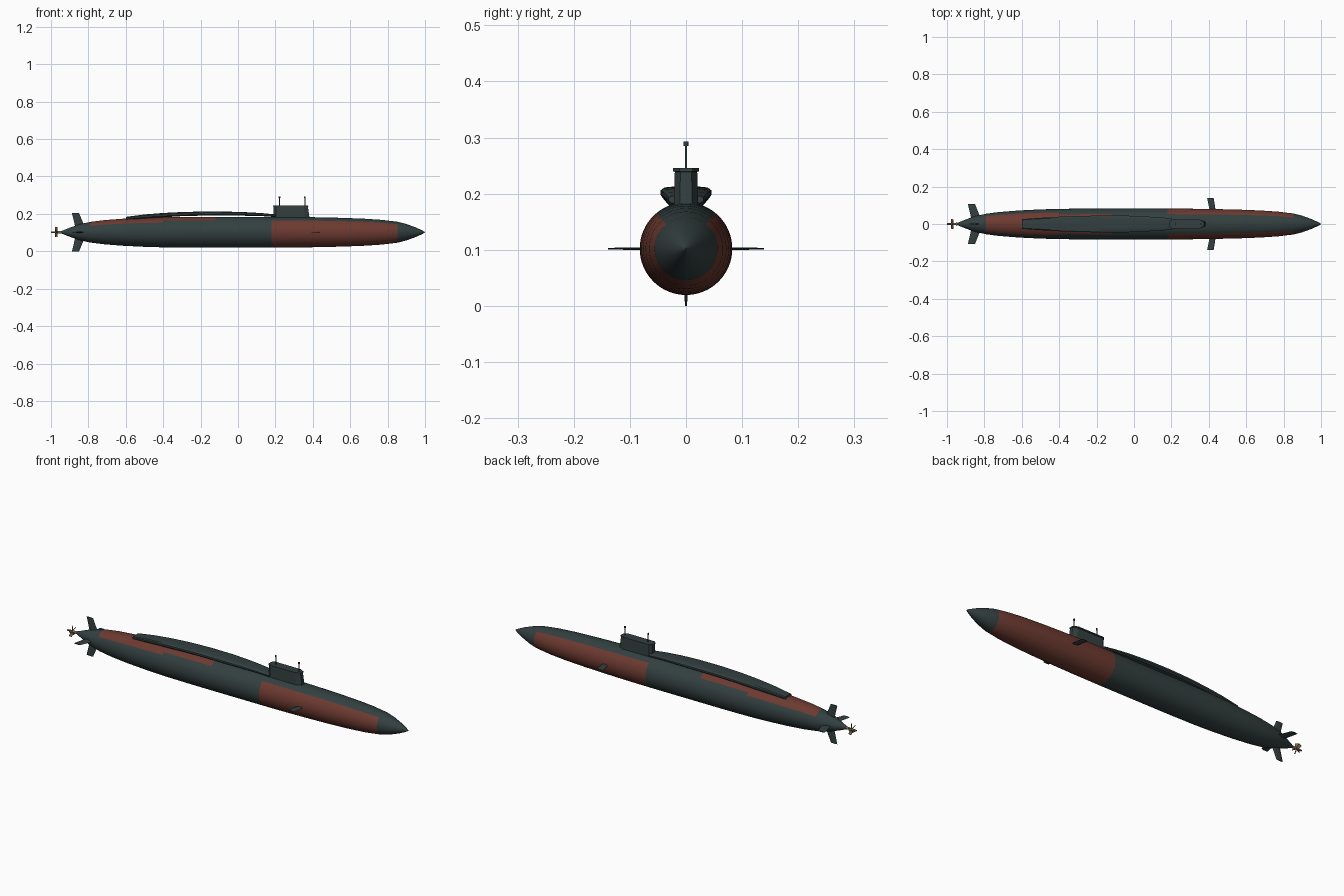
import bpy, bmesh, math
from mathutils import Vector, Matrix

if "Cube" in bpy.data.objects:
    bpy.data.objects.remove(bpy.data.objects["Cube"])

CZ = 0.102  # height of the hull axis


def material(name, rgb):
    m = bpy.data.materials.new(name)
    m.diffuse_color = (*rgb, 1)
    m.use_nodes = True
    m.node_tree.nodes["Principled BSDF"].inputs["Base Color"].default_value = m.diffuse_color
    return m


SLATE = material("dark slate", (0.033, 0.050, 0.050))
RUST = material("rust red", (0.150, 0.042, 0.030))
BRASS = material("dull brass", (0.21, 0.15, 0.075))


def finish(bm, name, mats, smooth=None):
    bmesh.ops.recalc_face_normals(bm, faces=bm.faces)
    me = bpy.data.meshes.new(name)
    bm.to_mesh(me)
    bm.free()
    ob = bpy.data.objects.new(name, me)
    bpy.context.collection.objects.link(ob)
    for m in mats:
        me.materials.append(m)
    if smooth:
        bpy.ops.object.select_all(action='DESELECT')
        ob.select_set(True)
        bpy.context.view_layer.objects.active = ob
        bpy.ops.object.shade_smooth_by_angle(angle=math.radians(smooth))
    return ob


def loft(bm, rings):
    """Skin a list of equal-length closed rings and cap both ends."""
    loops = [[bm.verts.new(p) for p in r] for r in rings]
    n = len(loops[0])
    for a, b in zip(loops, loops[1:]):
        for i in range(n):
            j = (i + 1) % n
            bm.faces.new((a[i], a[j], b[j], b[i]))
    bm.faces.new(loops[0])
    bm.faces.new(loops[-1])


def interp(table, x):
    for (x0, *a), (x1, *b) in zip(table, table[1:]):
        if x <= x1:
            t = (x - x0) / (x1 - x0)
            return [u + (v - u) * t for u, v in zip(a, b)]
    return table[-1][1:]


# hull: turned profile, red panels chosen by position and angle
profile = [(-0.95, 0.004), (-0.90, 0.024), (-0.85, 0.042), (-0.79, 0.055),
           (-0.72, 0.064), (-0.62, 0.072), (-0.5, 0.078), (-0.4, 0.081),
           (-0.25, 0.0825), (-0.12, 0.0825), (0.03, 0.0825), (0.18, 0.0825),
           (0.32, 0.0815), (0.45, 0.0795), (0.57, 0.0765), (0.68, 0.072),
           (0.77, 0.066), (0.853, 0.056), (0.90, 0.044), (0.95, 0.026),
           (0.985, 0.010), (1.0, 0.001)]
N = 64
bm = bmesh.new()
loft(bm, [[(x, r * math.cos(2 * math.pi * i / N), CZ + r * math.sin(2 * math.pi * i / N))
           for i in range(N)] for x, r in profile])
for f in bm.faces:
    c = f.calc_center_median()
    elevation = math.degrees(math.atan2(c.z - CZ, abs(c.y)))
    bow = 0.18 < c.x < 0.853 and elevation < 48
    stern = -0.79 < c.x < -0.12 and elevation > (42 if c.x < -0.4 else 48)
    f.material_index = 1 if bow or stern else 0
finish(bm, "hull", [SLATE, RUST], 40)

# raised deck casing: arched box, standing just clear of the hull amidships
deck = [(-0.60, 0.026, 0.168, 0.184), (-0.5, 0.033, 0.176, 0.197),
        (-0.4, 0.039, 0.182, 0.205), (-0.3, 0.043, 0.188, 0.210),
        (-0.18, 0.045, 0.191, 0.213), (-0.05, 0.045, 0.191, 0.212),
        (0.05, 0.041, 0.190, 0.209), (0.13, 0.036, 0.188, 0.204),
        (0.20, 0.031, 0.183, 0.197)]
bm = bmesh.new()
rings = []
for k in range(25):
    x = -0.6 + 0.8 * k / 24
    w, zb, zt = interp(deck, x)
    h = zt - zb
    half = [(0.82 * w, zb), (w, zb + 0.3 * h), (w, zt - 0.3 * h),
            (0.85 * w, zt - 0.08 * h), (0.45 * w, zt)]
    ring = half + [(-y, z) for y, z in reversed(half)]
    rings.append([(x, y, z) for y, z in ring])
loft(bm, rings)
finish(bm, "deck_casing", [SLATE], 30)


# sail: chamfered plan, leaning front edge, small lip on top
def sail_ring(x0, x1, w, z):
    c = 0.012
    half = [(x0, 0.5 * w), (x0 + c, w), (x1 - 2 * c, w), (x1, 0.5 * w)]
    return [(x, y, z) for x, y in half] + [(x, -y, z) for x, y in reversed(half)]


bm = bmesh.new()
loft(bm, [sail_ring(0.19, 0.384, 0.022, 0.165), sail_ring(0.19, 0.374, 0.020, 0.239),
          sail_ring(0.188, 0.376, 0.0235, 0.240), sail_ring(0.188, 0.375, 0.0235, 0.246)])
finish(bm, "sail", [SLATE])


# masts on the sail
def rod(bm, x, z0, z1, r):
    bmesh.ops.create_cone(bm, cap_ends=True, segments=12, radius1=r, radius2=r,
                          depth=z1 - z0, matrix=Matrix.Translation((x, 0, (z0 + z1) / 2)))


for name, x in (("aft_mast", 0.222), ("forward_mast", 0.358)):
    bm = bmesh.new()
    rod(bm, x, 0.235, 0.286, 0.0022)
    rod(bm, x, 0.285, 0.293, 0.0042)
    finish(bm, name, [SLATE], 40)


# control fins: swept tapered blades turned about the hull axis
def fin(name, angle, root, tip, r0, r1, t):
    bm = bmesh.new()
    rot = Matrix.Translation((0, 0, CZ)) @ Matrix.Rotation(angle, 4, 'X')
    rings = []
    for (a, b), r, h in ((root, r0, t), (tip, r1, t * 0.6)):
        pts = [(a, 0), (a + 0.3 * (b - a), -h), (b - 0.3 * (b - a), -h), (b, 0),
               (b - 0.3 * (b - a), h), (a + 0.3 * (b - a), h)]
        rings.append([rot @ Vector((x, r, z)) for x, z in pts])
    loft(bm, rings)
    finish(bm, name, [SLATE])


for i, name in enumerate(("left_stern_plane", "upper_rudder", "right_stern_plane", "lower_rudder")):
    fin(name, i * math.pi / 2, (-0.868, -0.815), (-0.888, -0.85), 0.02,
        0.102 if i % 2 else 0.106, 0.0035)
for i, name in enumerate(("left_bow_plane", "right_bow_plane")):
    fin(name, i * math.pi, (0.405, 0.437), (0.391, 0.426), 0.07, 0.139, 0.0025)

# propeller: hub and five pitched blades
bm = bmesh.new()
bmesh.ops.create_cone(bm, cap_ends=True, segments=16, radius1=0.004, radius2=0.007, depth=0.055,
                      matrix=Matrix.Translation((-0.9725, 0, CZ)) @ Matrix.Rotation(math.pi / 2, 4, 'Y'))
for k in range(5):
    m = (Matrix.Translation((-0.972, 0, CZ)) @ Matrix.Rotation(k * math.tau / 5, 4, 'X')
         @ Matrix.Translation((0, 0, 0.016)) @ Matrix.Rotation(math.radians(40), 4, 'Z')
         @ Matrix.Diagonal((0.003, 0.015, 0.022, 1)))
    bmesh.ops.create_cube(bm, size=1, matrix=m)
finish(bm, "propeller", [BRASS], 35)
